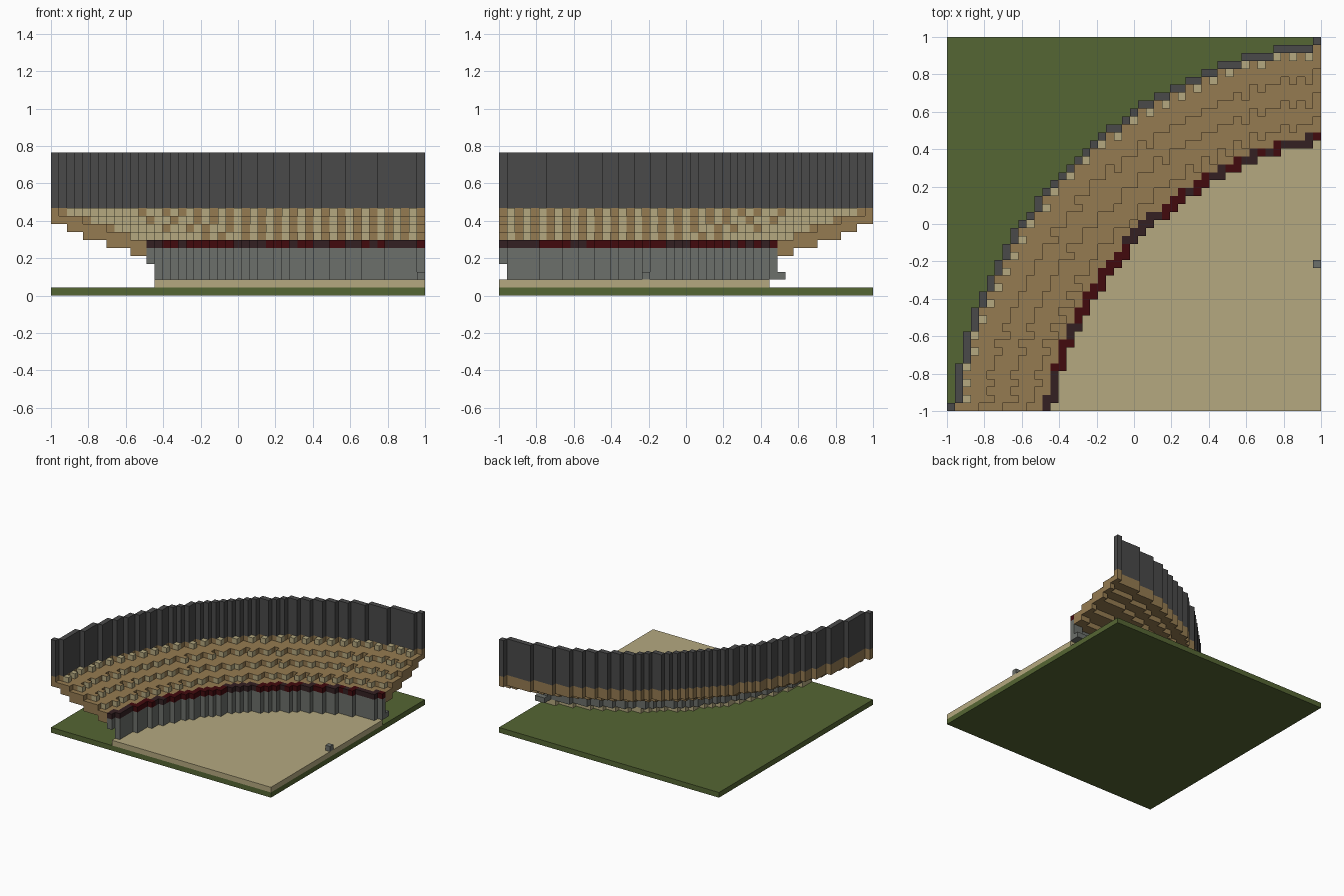
import bpy
import bmesh
from math import sqrt

N = 47                 # blocks along each side
S = 2 / N              # block size
OUT, RIM = 52.45, 40.75   # radii of the back wall and the front rim, in blocks

cube = bpy.data.objects.get("Cube")
if cube:
    bpy.data.objects.remove(cube, do_unlink=True)


def material(name, rgb):
    lin = [(c / 255 / 12.92) if c < 11 else ((c / 255 + 0.055) / 1.055) ** 2.4 for c in rgb]
    m = bpy.data.materials.new(name)
    m.use_nodes = True
    m.diffuse_color = (*lin, 1)
    m.node_tree.nodes["Principled BSDF"].inputs["Base Color"].default_value = (*lin, 1)
    return m


grass = material("grass green", (85, 102, 51))
sand = material("pale sand", (181, 169, 128))
wood = material("brown wood", (149, 123, 81))
slate = material("dark slate", (74, 74, 74))
stone = material("grey stone", (108, 112, 107))
red = material("deep red", (66, 10, 13))
maroon = material("dark maroon", (52, 32, 34))

GRID = [(i, j) for i in range(N) for j in range(N)]


def polar(c):
    """Offsets from the arc centre, larger one first."""
    a, b = 52.5 - c[0], c[1] + 6.5
    return max(a, b), min(a, b)


def inside(c, r):
    u, v = polar(c)
    return v < r and u <= sqrt(r * r - v * v) + 0.5


def on_ring(u, v, r):
    return v < r and abs(u - sqrt(r * r - v * v)) <= 0.5


def ring(r):
    return {c for c in GRID if on_ring(*polar(c), r)}


def thick_ring(r):
    """Ring with its inner corners filled."""
    return {c for c in GRID
            if on_ring(*polar(c), r) or on_ring(polar(c)[0], polar(c)[1] + 1, r)}


def band(r_out, r_in):
    return {c for c in GRID if inside(c, r_out) and not inside(c, r_in)}


def blocks(name, cells, z0, z1, mats, rule=None):
    """Extrude grid cells from level z0 to z1, leaving out shared walls."""
    bm = bmesh.new()

    def face(corners, cell, up):
        f = bm.faces.new([bm.verts.new((x * S - 1, y * S - 1, z * S)) for x, y, z in corners])
        f.material_index = rule(cell, up) if rule else 0

    for c in cells:
        i, j = c
        sq = [(i, j), (i + 1, j), (i + 1, j + 1), (i, j + 1)]
        face([(x, y, z1) for x, y in sq], c, True)
        face([(x, y, z0) for x, y in reversed(sq)], c, False)
        for k, (dx, dy) in enumerate([(0, -1), (1, 0), (0, 1), (-1, 0)]):
            if (i + dx, j + dy) not in cells:
                p, q = sq[k], sq[(k + 1) % 4]
                face([(*p, z0), (*q, z0), (*q, z1), (*p, z1)], c, False)
    bmesh.ops.remove_doubles(bm, verts=bm.verts, dist=S / 50)
    bmesh.ops.dissolve_limit(bm, angle_limit=0.01, verts=bm.verts, edges=bm.edges,
                             delimit={'MATERIAL'})
    me = bpy.data.meshes.new(name)
    bm.to_mesh(me)
    bm.free()
    for m in mats:
        me.materials.append(m)
    ob = bpy.data.objects.new(name, me)
    bpy.context.collection.objects.link(ob)
    return ob


# Ground slab and arena floor
blocks("ground", set(GRID), 0, 1, [grass])
blocks("arena_floor", {c for c in GRID if inside(c, 40)}, 1, 2, [sand])

# Front retaining wall, its end buttress and a loose stone
front = thick_ring(RIM)
blocks("front_wall_lower", {c for c in front if polar(c)[0] < 40}, 2, 4, [stone])
blocks("front_wall_upper", front, 4, 6, [stone])
blocks("buttress_low", {(i, j) for i in (45, 46) for j in (34, 35)}, 2, 3, [stone])
blocks("buttress_high", {(45, 34), (46, 34)}, 3, 4, [stone])
blocks("loose_stone", {(46, 18)}, 2, 3, [stone])


# Two-tone rim on the front wall
DARK = {23, 24, 25, 26, 30, 33, 34, 37, 38, 40, 42, 43, 44, 45}


def rim_tone(c, up):
    i, j = c
    if i + j <= 46:
        return int(j < 5 or 9 <= j < 11 or 21 <= j < 25)
    return int(i in DARK)


blocks("front_rim", front, 6, 7, [red, maroon], rim_tone)

# Overlapping seating tiers: outer radius, inner radius, level
TIERS = [(42.7, RIM, 5), (45.6, RIM, 6), (48.5, 42.7, 7), (50.5, 45.6, 8), (OUT, 48.5, 9)]
for n, (ro, ri, z) in enumerate(TIERS):
    blocks(f"seating_tier_{n + 1}", band(ro, ri) - (front if z == 6 else set()), z, z + 1, [wood])

# Seats on every second block, with brown tops except the last row
for n, (r, z) in enumerate([(42.7, 7), (45.6, 8), (48.5, 9), (OUT - 1, 10)]):
    seats = {(i, j) for i, j in ring(r) if (j if i + j <= 46 else i) % 2}
    last = z == 10
    blocks(f"seat_row_{n + 1}", seats, z, z + 1, [sand, wood],
           lambda c, up, last=last: int(up and not last))

# Back wall on its wooden footing
blocks("back_footing", ring(OUT), 10, 11, [wood])
blocks("back_wall", ring(OUT), 11, 18, [slate])
